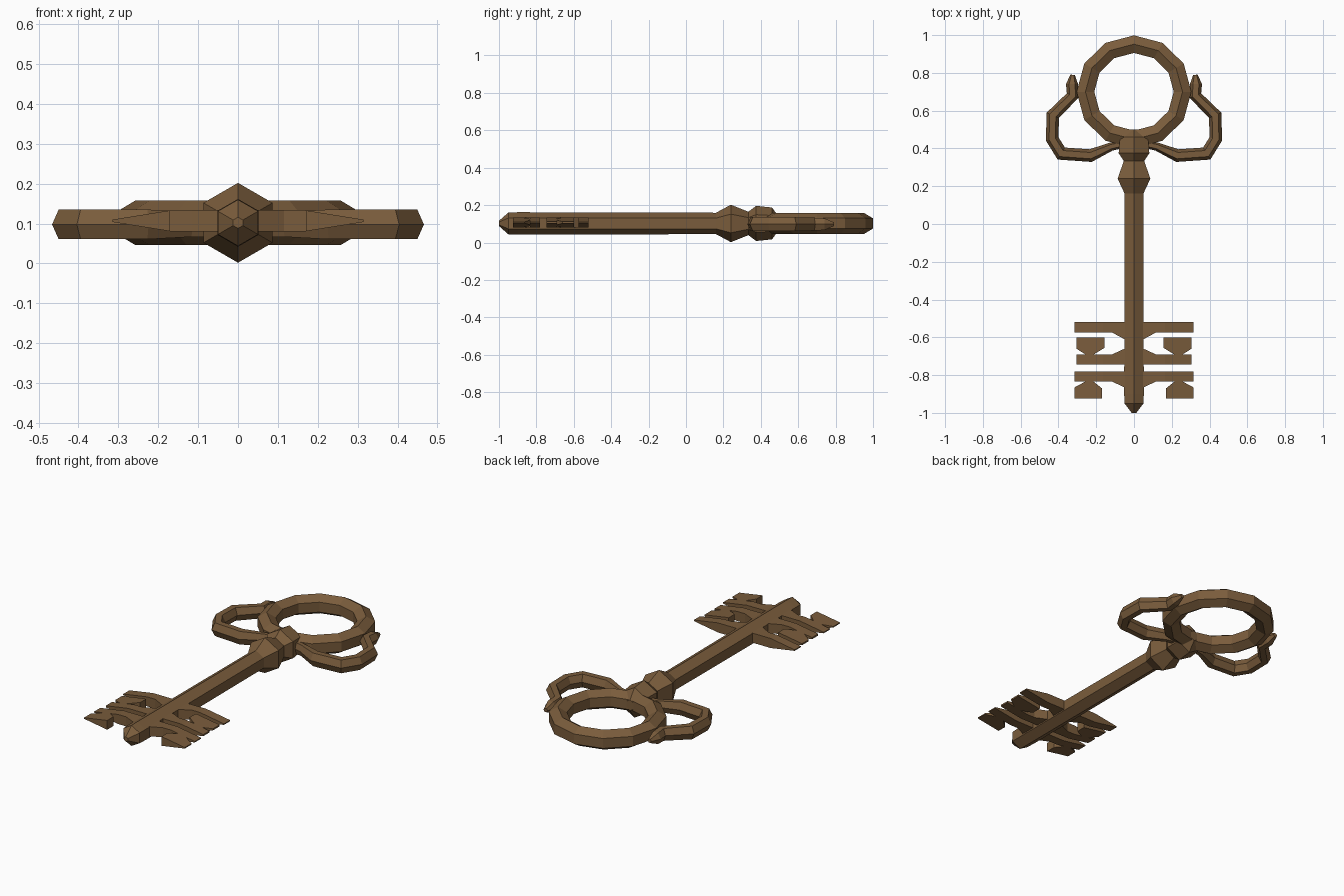
import bpy, bmesh, math
from mathutils import Vector

if "Cube" in bpy.data.objects:
    bpy.data.objects.remove(bpy.data.objects["Cube"])

ZC = 0.102  # height of the key's middle plane

bronze = bpy.data.materials.new("aged_bronze")
bronze.diffuse_color = (0.195, 0.108, 0.045, 1)
bronze.use_nodes = True
bronze.node_tree.nodes["Principled BSDF"].inputs["Base Color"].default_value = bronze.diffuse_color


def finish(name, bm):
    bmesh.ops.recalc_face_normals(bm, faces=bm.faces[:])
    mesh = bpy.data.meshes.new(name)
    bm.to_mesh(mesh)
    bm.free()
    mesh.materials.append(bronze)
    obj = bpy.data.objects.new(name, mesh)
    bpy.context.collection.objects.link(obj)
    return obj


def sweep(name, path, sizes, sides=6, phase=0.0, closed=False, z=ZC):
    """Faceted tube along a flat path; sizes = (in-plane radius, vertical radius)."""
    bm = bmesh.new()
    pts = [Vector(p) for p in path]
    n = len(pts)
    rings = []
    for i, p in enumerate(pts):
        a = pts[(i - 1) % n] if closed or i > 0 else p
        b = pts[(i + 1) % n] if closed or i < n - 1 else p
        d1 = (p - a).normalized() if p != a else (b - p).normalized()
        d2 = (b - p).normalized() if p != b else d1
        t = (d1 + d2).normalized()
        side = Vector((t.y, -t.x)) / max(t.dot(d1), 0.6)
        w, h = sizes[i]
        ring = []
        for k in range(sides):
            ang = phase + 2 * math.pi * k / sides
            q = p + side * (w * math.cos(ang))
            ring.append(bm.verts.new((q.x, q.y, z + h * math.sin(ang))))
        rings.append(ring)
    for i in range(n if closed else n - 1):
        r, s = rings[i], rings[(i + 1) % n]
        for k in range(sides):
            m = (k + 1) % sides
            bm.faces.new((r[k], r[m], s[m], s[k]))
    if not closed:
        bm.faces.new(rings[0])
        bm.faces.new(rings[-1])
    return finish(name, bm)


def turned(name, profile):
    """Six-sided turned piece along y, with an edge on top."""
    return sweep(name, [(0, y) for y, r in profile], [(r, r) for y, r in profile],
                 phase=math.pi / 6)


def wedge_plate(name, outline, sx):
    """Flat plate that thins to a sharp edge at its outer end."""
    knee, tip, thick, thin = 0.165, 0.315, 0.027, 0.003
    bm = bmesh.new()
    face = bm.faces.new([bm.verts.new((x, y, -1)) for x, y in outline])
    out = bmesh.ops.extrude_face_region(bm, geom=[face])
    for v in out["geom"]:
        if isinstance(v, bmesh.types.BMVert):
            v.co.z = 1
    bmesh.ops.bisect_plane(bm, geom=bm.verts[:] + bm.edges[:] + bm.faces[:],
                           plane_co=(knee, 0, 0), plane_no=(1, 0, 0))
    for v in bm.verts:
        f = min(max((v.co.x - knee) / (tip - knee), 0), 1)
        v.co.z = 0.107 + v.co.z * (thick + (thin - thick) * f)
        v.co.x *= sx
    return finish(name, bm)


# Shaft, collar and knob
turned("shaft", [(-1.0, 0.014), (-0.95, 0.058), (-0.9, 0.06), (0.2, 0.057)])
turned("collar", [(0.16, 0.057), (0.24, 0.1), (0.335, 0.062), (0.37, 0.062)])
turned("knob", [(0.33, 0.06), (0.375, 0.094), (0.46, 0.085), (0.5, 0.03)])

# Main bow ring
N = 12
circle = [(0.257 * math.cos(2 * math.pi * i / N), 0.7 + 0.252 * math.sin(2 * math.pi * i / N))
          for i in range(N)]
sweep("bow_ring", circle, [(0.052, 0.056)] * N, phase=math.pi / 6, closed=True)

# Side loops of the bow
loop = [(0.03, 0.43), (0.12, 0.41), (0.23, 0.362), (0.385, 0.373),
        (0.433, 0.45), (0.43, 0.575), (0.325, 0.68), (0.328, 0.74), (0.325, 0.79)]
loop_sizes = [(0.022, 0.036)] * 2 + [(0.033, 0.043)] * 4 + [(0.03, 0.04), (0.032, 0.036), (0.012, 0.012)]

# Bit bars (flared where they meet the shaft) and their teeth
bars = {
    "upper_bar": [(0.02, -0.52), (0.315, -0.52), (0.315, -0.575), (0.115, -0.575),
                  (0.05, -0.61), (0.02, -0.61)],
    "middle_bar": [(0.02, -0.66), (0.05, -0.66), (0.115, -0.69), (0.305, -0.69),
                   (0.305, -0.745), (0.02, -0.745)],
    "lower_bar": [(0.02, -0.78), (0.315, -0.78), (0.315, -0.835), (0.115, -0.835),
                  (0.05, -0.865), (0.02, -0.865)],
    "middle_tooth": [(0.155, -0.6), (0.305, -0.6), (0.305, -0.66), (0.25, -0.695),
                     (0.22, -0.695), (0.155, -0.655)],
    "lower_tooth": [(0.17, -0.925), (0.315, -0.925), (0.315, -0.865), (0.25, -0.83),
                    (0.22, -0.83), (0.17, -0.87)],
}
for label, sx in (("right", 1), ("left", -1)):
    sweep(label + "_bow_loop", [(sx * x, y) for x, y in loop], loop_sizes, z=0.098)
    for part, outline in bars.items():
        wedge_plate(label + "_" + part, outline, sx)
